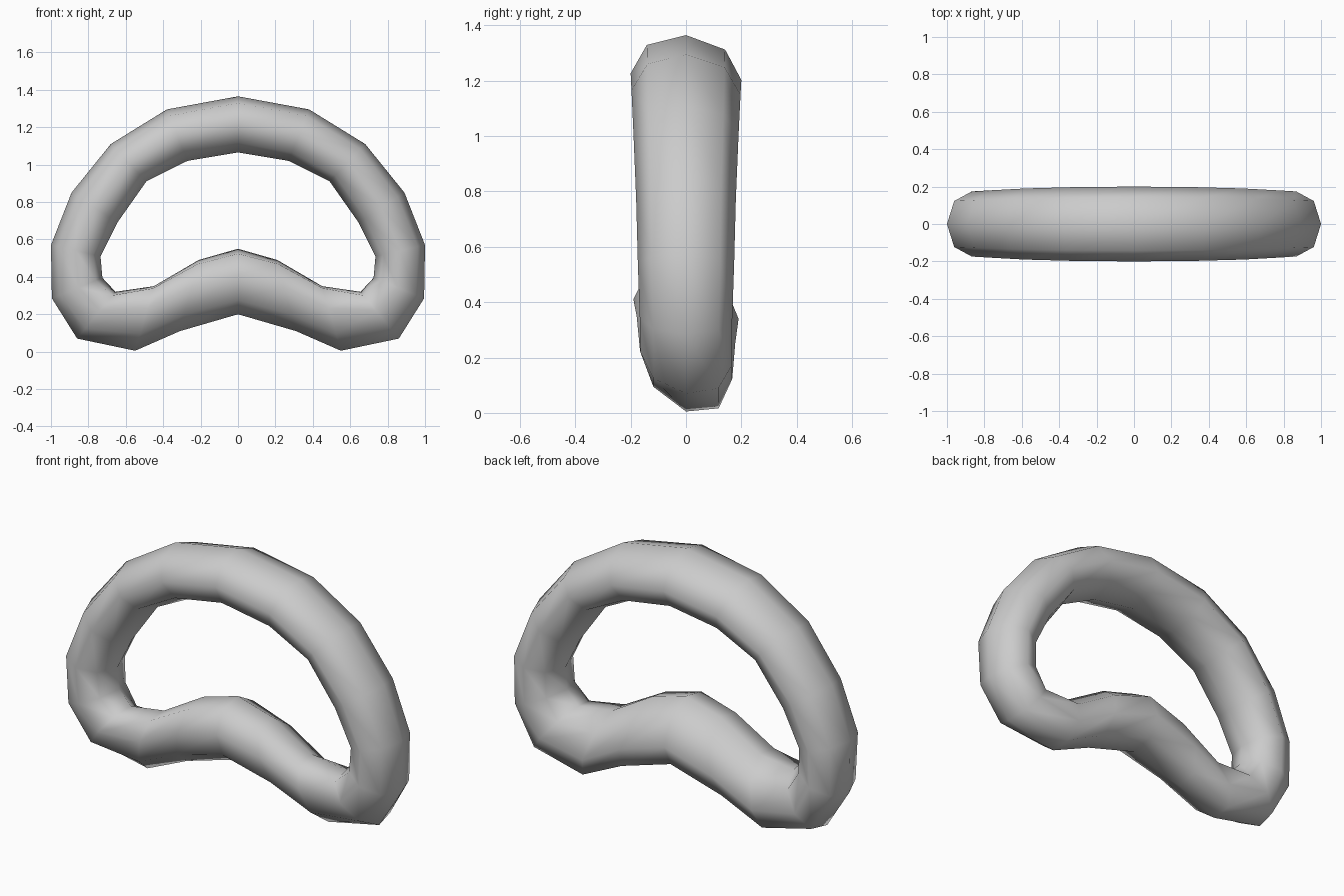
import bpy, bmesh
from math import sin, cos, pi

if "Cube" in bpy.data.objects:
    bpy.data.objects.remove(bpy.data.objects["Cube"])

# half of the ring: outer x, outer z, inner x, inner z, half depth, skew
half = [
    (0.00, 1.365, 0.00, 1.065, 0.200, -0.08),
    (0.38, 1.295, 0.27, 1.02, 0.197, -0.06),
    (0.68, 1.11, 0.49, 0.91, 0.190, -0.03),
    (0.89, 0.85, 0.645, 0.69, 0.180, 0.0),
    (1.00, 0.57, 0.735, 0.51, 0.174, 0.0),
    (0.995, 0.285, 0.725, 0.395, 0.167, 0.05),
    (0.86, 0.07, 0.655, 0.32, 0.165, 0.20),
    (0.55, 0.005, 0.45, 0.35, 0.167, 0.32),
    (0.31, 0.11, 0.21, 0.49, 0.178, 0.25),
    (0.00, 0.20, 0.00, 0.55, 0.190, 0.20),
]
# mirror to close the loop
loop = half + [(-a, b, -c, d, h, k) for a, b, c, d, h, k in half[-2:0:-1]]
SIDES = 8

bm = bmesh.new()
rings = []
for ox, oz, ix, iz, h, k in loop:
    ring = []
    for i in range(SIDES):
        a = 2 * pi * i / SIDES
        f = cos(a) + k * sin(a)
        ring.append(bm.verts.new(((ox + ix) / 2 + (ox - ix) / 2 * f,
                                  h * sin(a),
                                  (oz + iz) / 2 + (oz - iz) / 2 * f)))
    rings.append(ring)

# skin the eight-sided sections into a closed tube
for n, ring in enumerate(rings):
    nxt = rings[(n + 1) % len(rings)]
    for i in range(SIDES):
        j = (i + 1) % SIDES
        bm.faces.new((ring[i], ring[j], nxt[j], nxt[i])).smooth = True
bmesh.ops.recalc_face_normals(bm, faces=bm.faces)

mesh = bpy.data.meshes.new("curved_ring")
bm.to_mesh(mesh)
bm.free()
obj = bpy.data.objects.new("curved_ring", mesh)
bpy.context.collection.objects.link(obj)
